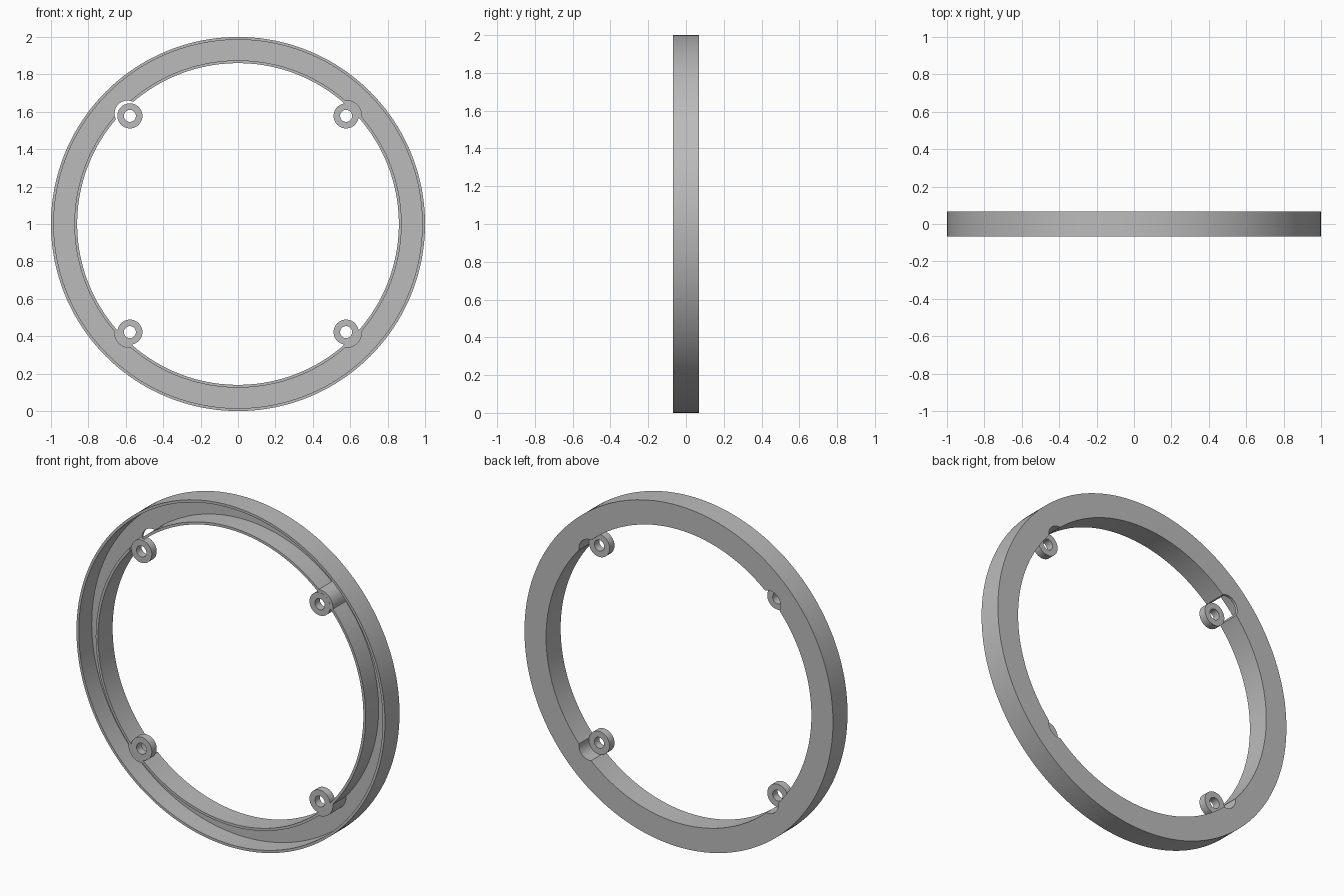
import bpy, bmesh, math
from mathutils import Matrix

old = bpy.data.objects.get("Cube")
if old:
    bpy.data.objects.remove(old, do_unlink=True)

FRONT, BACK = -0.0675, 0.0675
WALL = 0.015
INNER, OUTER = 0.86, 1.0
LUG_OFFSET = 0.578
LUG_RADIUS, LUG_DEPTH = 0.067, 0.045

grey = bpy.data.materials.new("plain grey")
grey.use_nodes = True
grey.diffuse_color = (0.5, 0.5, 0.5, 1)
grey.node_tree.nodes["Principled BSDF"].inputs["Base Color"].default_value = (0.5, 0.5, 0.5, 1)


def finish(name, bm):
    bmesh.ops.recalc_face_normals(bm, faces=bm.faces)
    mesh = bpy.data.meshes.new(name)
    bm.to_mesh(mesh)
    bm.free()
    mesh.materials.append(grey)
    obj = bpy.data.objects.new(name, mesh)
    bpy.context.collection.objects.link(obj)
    return obj


def annulus(name, inner, outer, y0, y1, segments, x=0, z=1):
    """Rectangular section swept round the y axis."""
    bm = bmesh.new()
    section = [(inner, y0), (outer, y0), (outer, y1), (inner, y1)]
    rings = []
    for i in range(segments):
        a = math.tau * i / segments
        rings.append([bm.verts.new((x + r * math.cos(a), y, z + r * math.sin(a)))
                      for r, y in section])
    for i, ring in enumerate(rings):
        after = rings[(i + 1) % segments]
        for j in range(4):
            k = (j + 1) % 4
            bm.faces.new((ring[j], ring[k], after[k], after[j]))
    return finish(name, bm)


def cylinder(name, radius, y0, y1, x, z):
    bm = bmesh.new()
    place = Matrix.Translation((x, (y0 + y1) / 2, z)) @ Matrix.Rotation(math.pi / 2, 4, "X")
    bmesh.ops.create_cone(bm, cap_ends=True, segments=48, radius1=radius,
                          radius2=radius, depth=y1 - y0, matrix=place)
    return finish(name, bm)


def subtract(target, cutter):
    """Cut one solid from another and discard the cutter."""
    mod = target.modifiers.new("cut", "BOOLEAN")
    mod.operation = "DIFFERENCE"
    mod.solver = "EXACT"
    mod.object = cutter
    bpy.context.view_layer.objects.active = target
    bpy.ops.object.modifier_apply(modifier=mod.name)
    bpy.data.objects.remove(cutter, do_unlink=True)


# Solid ring and the groove that hollows it from the front
ring = annulus("ring", INNER, OUTER, FRONT, BACK, 160)
groove = annulus("groove", INNER + WALL, OUTER - WALL, FRONT - 0.1, BACK - WALL, 160)

lugs = [(sx, sz) for sx in (-1, 1) for sz in (-1, 1)]
open_lug = (-1, 1)

# Rounded pocket housings stay standing inside the groove
for sx, sz in lugs:
    if (sx, sz) != open_lug:
        subtract(groove, cylinder("housing", LUG_RADIUS + 0.018, FRONT - 0.2, BACK + 0.1,
                                  sx * LUG_OFFSET, 1 + sz * LUG_OFFSET))
subtract(ring, groove)

# Pockets behind the lugs; one corner is cut right through
for sx, sz in lugs:
    opened = (sx, sz) == open_lug
    shift = 0.013 if opened else 0
    start = FRONT - 0.1 if opened else FRONT + LUG_DEPTH - 0.002
    subtract(ring, cylinder("pocket", LUG_RADIUS + 0.002, start, BACK + 0.1,
                            sx * (LUG_OFFSET + shift), 1 + sz * (LUG_OFFSET + shift)))

# Screw lugs
parts = [ring]
for sx, sz in lugs:
    name = ("upper" if sz > 0 else "lower") + ("_left" if sx > 0 else "_right") + "_lug"
    parts.append(annulus(name, 0.032, LUG_RADIUS, FRONT - 0.0005, FRONT + LUG_DEPTH, 48,
                         sx * LUG_OFFSET, 1 + sz * LUG_OFFSET))

bpy.ops.object.select_all(action="DESELECT")
for obj in parts:
    obj.select_set(True)
bpy.context.view_layer.objects.active = ring
bpy.ops.object.shade_smooth_by_angle(angle=math.radians(30))
